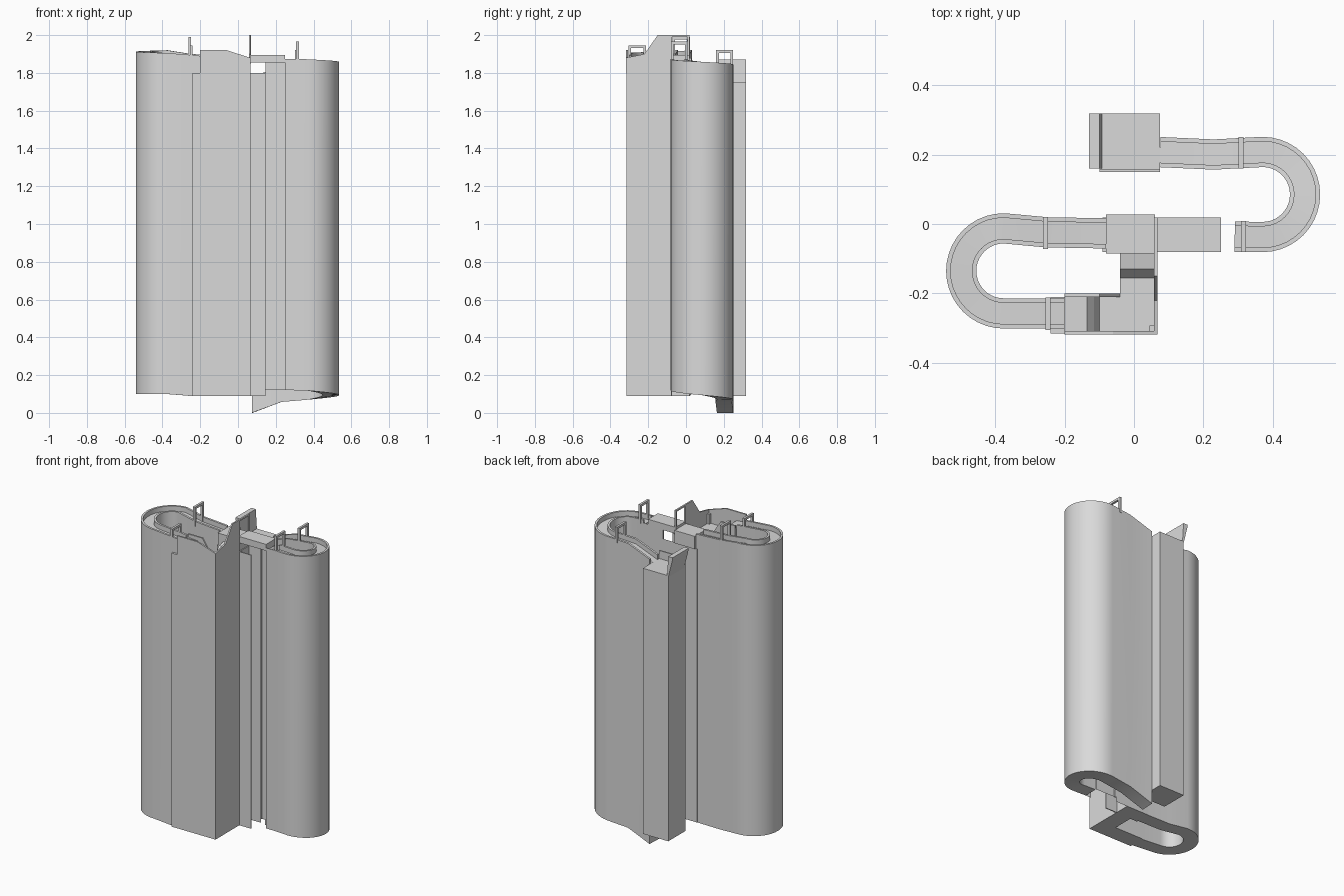
import bpy, bmesh, math
from mathutils import Vector

cube = bpy.data.objects.get("Cube")
if cube:
    bpy.data.objects.remove(cube, do_unlink=True)

GREY = bpy.data.materials.new("light grey")
GREY.use_nodes = True
GREY.diffuse_color = (0.7, 0.7, 0.7, 1)
GREY.node_tree.nodes["Principled BSDF"].inputs["Base Color"].default_value = (0.7, 0.7, 0.7, 1)


def finish(name, bm, smooth=False, closed=True):
    if closed:
        bmesh.ops.recalc_face_normals(bm, faces=bm.faces)
    me = bpy.data.meshes.new(name)
    bm.to_mesh(me)
    bm.free()
    ob = bpy.data.objects.new(name, me)
    me.materials.append(GREY)
    bpy.context.collection.objects.link(ob)
    if smooth:
        bpy.ops.object.select_all(action='DESELECT')
        bpy.context.view_layer.objects.active = ob
        ob.select_set(True)
        bpy.ops.object.shade_smooth_by_angle(angle=math.radians(30))


def box(name, x0, x1, y0, y1, z0, z1):
    bm = bmesh.new()
    bmesh.ops.create_cube(bm, size=1)
    for v in bm.verts:
        v.co = ((x0 + x1) / 2 + v.co.x * (x1 - x0),
                (y0 + y1) / 2 + v.co.y * (y1 - y0),
                (z0 + z1) / 2 + v.co.z * (z1 - z0))
    finish(name, bm)


def sheet(name, x0, x1, y, z0, z1):
    """Single upright face; it faces forward when x0 < x1, backward otherwise."""
    bm = bmesh.new()
    corners = [(x0, y, z0), (x1, y, z0), (x1, y, z1), (x0, y, z1)]
    bm.faces.new([bm.verts.new(c) for c in corners])
    finish(name, bm, closed=False)


def plate(name, outline, axis, at, depth):
    """Extrude an outline of (x, z) or (y, z) points along the other flat axis."""
    bm = bmesh.new()
    place = (lambda p: (at, p[0], p[1])) if axis == 'x' else (lambda p: (p[0], at, p[1]))
    face = bm.faces.new([bm.verts.new(place(p)) for p in outline])
    ext = bmesh.ops.extrude_face_region(bm, geom=[face])
    push = Vector((depth, 0, 0) if axis == 'x' else (0, depth, 0))
    bmesh.ops.translate(bm, vec=push, verts=[v for v in ext['geom'] if isinstance(v, bmesh.types.BMVert)])
    # Close the side the extrusion started from
    bmesh.ops.holes_fill(bm, edges=bm.edges)
    finish(name, bm)


def arc(cx, cy, r, a0, a1, za, zb, ba, bb, n=20):
    pts = []
    for i in range(n + 1):
        t = i / n
        a = math.radians(a0 + (a1 - a0) * t)
        pts.append((cx + r * math.cos(a), cy + r * math.sin(a),
                    za + (zb - za) * t, ba + (bb - ba) * t))
    return pts


def track(name, path, w=0.0435, rim=0.013, drop=0.03):
    """Tall wall following (x, y, top, bottom) stations, with a rimmed channel on top."""
    bm = bmesh.new()
    rings = []
    for i, (x, y, top, bot) in enumerate(path):
        a, b = path[max(i - 1, 0)], path[min(i + 1, len(path) - 1)]
        d = Vector((b[0] - a[0], b[1] - a[1])).normalized()
        n = Vector((-d.y, d.x))
        i_w = w - rim
        section = [(-w, bot), (-w, top), (-i_w, top), (-i_w, top - drop),
                   (i_w, top - drop), (i_w, top), (w, top), (w, bot)]
        rings.append([bm.verts.new((x + n.x * o, y + n.y * o, z)) for o, z in section])
    for r, s in zip(rings, rings[1:]):
        for k in range(8):
            bm.faces.new((r[k], r[k - 1], s[k - 1], s[k]))
    bm.faces.new(rings[0])
    bm.faces.new(rings[-1])
    finish(name, bm, smooth=True)


def gate(name, x, y0, y1, z0, z1, t=0.014):
    box(name + "_post_front", x - t / 2, x + t / 2, y0, y0 + t, z0, z1)
    box(name + "_post_back", x - t / 2, x + t / 2, y1 - t, y1, z0, z1)
    box(name + "_bar", x - t / 2, x + t / 2, y0, y1, z1 - t, z1)


# Left and right curved runs
track("left_run", [(-0.2, -0.2575, 1.89, 0.09), (-0.25, -0.2575, 1.895, 0.09)]
      + arc(-0.375, -0.135, 0.1225, 270, 90, 1.905, 1.92, 0.1, 0.1)
      + [(-0.25, -0.024, 1.9, 0.09), (-0.08, -0.027, 1.89, 0.09)])
track("right_run", [(0.29, -0.0365, 1.874, 0.12)]
      + arc(0.37, 0.085, 0.1225, -90, 90, 1.872, 1.845, 0.118, 0.07)
      + [(0.23, 0.2, 1.835, 0.058), (0.075, 0.207, 1.78, 0.0)])

# Middle run: wall, upper block, jump ramp and the open gap behind it
box("middle_wall", -0.09, 0.065, -0.08, 0.018, 0.09, 1.8)
box("middle_front_panel", 0.065, 0.145, -0.08, -0.074, 0.09, 1.8)
sheet("middle_back_panel", 0.145, 0.065, 0.018, 0.09, 1.8)
box("middle_block", -0.08, 0.06, -0.085, 0.028, 1.8, 1.88)
plate("jump_ramp", [(0.06, 1.855), (0.25, 1.855), (0.25, 1.895), (0.06, 1.895)], 'y', -0.08, 0.098)
box("gap_edge_strip", 0.145, 0.157, 0.01, 0.018, 0.12, 1.855)
sheet("gap_back_wall", 0.29, 0.157, 0.012, 0.12, 1.86)
sheet("gap_front_wall", 0.25, 0.29, -0.08, 0.12, 1.874)

# Front start block with its walled pocket
box("start_block", -0.24, 0.065, -0.315, -0.21, 0.09, 1.8)
box("bridge_block", -0.04, 0.065, -0.21, -0.08, 0.09, 1.8)
plate("bridge_rise", [(-0.155, 1.8), (-0.08, 1.8), (-0.08, 1.84), (-0.13, 1.83)], 'x', -0.04, 0.098)
plate("start_front_wall", [(-0.2, 1.8), (0.065, 1.8), (0.065, 1.88), (-0.06, 1.92), (-0.2, 1.92)],
      'y', -0.318, 0.01)
plate("start_back_wall", [(-0.2, 1.8), (-0.04, 1.8), (-0.1, 1.89), (-0.2, 1.89)], 'y', -0.21, 0.01)
plate("start_slope", [(-0.2, 1.8), (-0.1, 1.8), (-0.115, 1.84), (-0.135, 1.865), (-0.2, 1.87)],
      'y', -0.308, 0.098)
plate("start_side_wall", [(-0.318, 1.8), (-0.08, 1.8), (-0.08, 2.0), (-0.15, 2.0),
                          (-0.22, 1.9), (-0.318, 1.88)], 'x', 0.058, 0.009)
box("start_corner_post", 0.044, 0.058, -0.308, -0.292, 1.8, 1.86)

# Back finish block with tilted backstop
box("finish_block", -0.1, 0.075, 0.15, 0.318, 0.09, 1.75)
box("finish_side_wall", -0.1, 0.075, 0.15, 0.158, 1.75, 1.8)
plate("finish_backstop", [(-0.1, 1.74), (-0.092, 1.75), (-0.1, 1.87), (-0.13, 1.87), (-0.13, 1.86)],
      'y', 0.16, 0.158)

# Gates over the runs
gate("jump_gate", 0.0625, -0.085, 0.018, 1.85, 2.0, 0.01)
gate("left_middle_gate", -0.255, -0.072, 0.02, 1.87, 1.99)
gate("left_front_gate", -0.248, -0.305, -0.212, 1.87, 1.945)
gate("right_middle_gate", 0.315, -0.08, 0.008, 1.85, 1.965)
gate("right_back_gate", 0.308, 0.16, 0.25, 1.82, 1.92)
